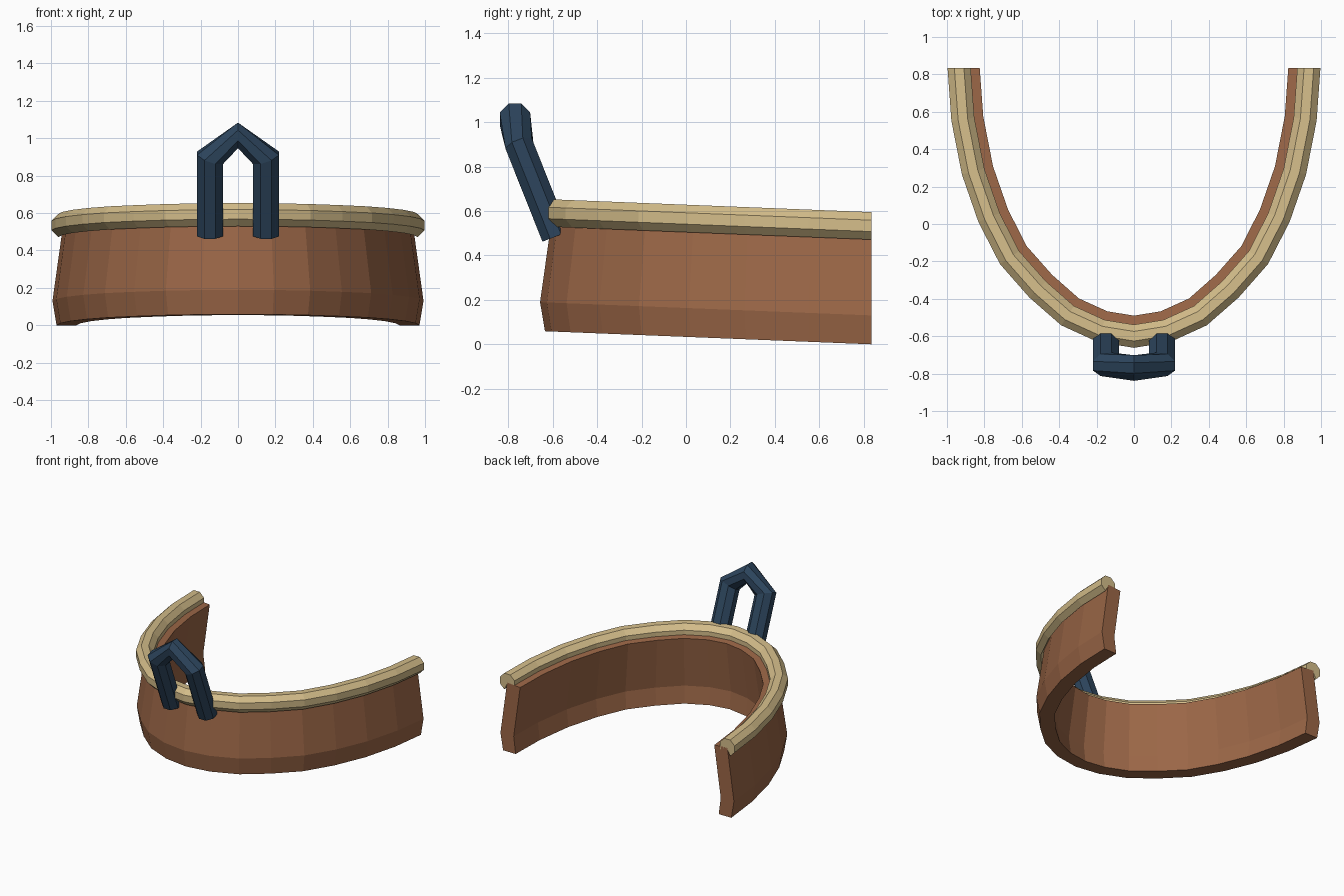
import bpy, bmesh, math
from mathutils import Vector

if "Cube" in bpy.data.objects:
    bpy.data.objects.remove(bpy.data.objects["Cube"])


def material(name, rgb):
    m = bpy.data.materials.new(name)
    m.diffuse_color = (*rgb, 1)
    m.use_nodes = True
    m.node_tree.nodes["Principled BSDF"].inputs["Base Color"].default_value = m.diffuse_color
    return m


def loft(name, rings, mat):
    """Skin a list of closed rings and cap both ends."""
    bm = bmesh.new()
    rows = [[bm.verts.new(p) for p in ring] for ring in rings]
    n = len(rows[0])
    for a, b in zip(rows, rows[1:]):
        for i in range(n):
            j = (i + 1) % n
            bm.faces.new((a[i], a[j], b[j], b[i]))
    bm.faces.new(rows[0])
    bm.faces.new(rows[-1])
    bmesh.ops.recalc_face_normals(bm, faces=bm.faces[:])
    me = bpy.data.meshes.new(name)
    bm.to_mesh(me)
    bm.free()
    me.materials.append(mat)
    ob = bpy.data.objects.new(name, me)
    bpy.context.collection.objects.link(ob)
    return ob


brown = material("brown leather", (0.33, 0.135, 0.063))
tan = material("pale tan trim", (0.66, 0.51, 0.255))
blue = material("dark blue metal", (0.026, 0.06, 0.11))

# U-shaped path, mirrored from the right half
half = [(0.935, 0.835), (0.915, 0.56), (0.86, 0.28), (0.775, 0.035),
        (0.665, -0.18), (0.515, -0.35), (0.355, -0.49), (0.175, -0.572)]
path = [Vector(p) for p in half] + [Vector((0, -0.6))]
path += [Vector((-x, y)) for x, y in reversed(half)]


def sweep(profile):
    """Profile points are (outward offset, height); the front rises slightly."""
    rings = []
    last = len(path) - 1
    for i, p in enumerate(path):
        t = (path[min(i + 1, last)] - path[max(i - 1, 0)]).normalized()
        out = Vector((-t.y, t.x))
        if i in (0, last):
            out = Vector((1 if i == 0 else -1, 0))
        ring = []
        for d, z in profile:
            q = p + out * d
            ring.append((q.x, q.y, z + 0.04 * (0.835 - q.y)))
        rings.append(ring)
    return rings


# Curved wall with a bend near its base
loft("curved_wall", sweep([(0.035, 0), (0.057, 0.13), (0.008, 0.48), (0.0, 0.53),
                           (-0.11, 0.52), (-0.055, 0.13), (-0.072, 0)]), brown)

# Rounded rim, notched where it sits over the wall
rim = []
for k in range(8):
    a = math.radians(22.5 + 45 * k)
    rim.append((0.067 * math.cos(a), 0.533 + 0.067 * math.sin(a)))
rim.insert(6, (-0.005, 0.528))
loft("rim", sweep(rim), tan)


# Arched loop leaning forward at the front
def oval(c, u, v):
    c, u, v = Vector(c), Vector(u), Vector(v)
    return [c + u * math.cos(a) + v * math.sin(a)
            for a in (math.radians(22.5 + 45 * k) for k in range(8))]


def leg(s):
    front = (0, -0.064, -0.025)
    return [oval((s * 0.15, -0.587, 0.485), (s * 0.075, 0, 0), front),
            oval((s * 0.15, -0.75, 0.895), (s * 0.075, -0.01, 0.026), front)]


apex = oval((0, -0.77, 1.015), (0, 0, 0.074), (0, -0.074, 0))
loft("arched_loop", leg(-1) + [apex] + leg(1)[::-1], blue)
